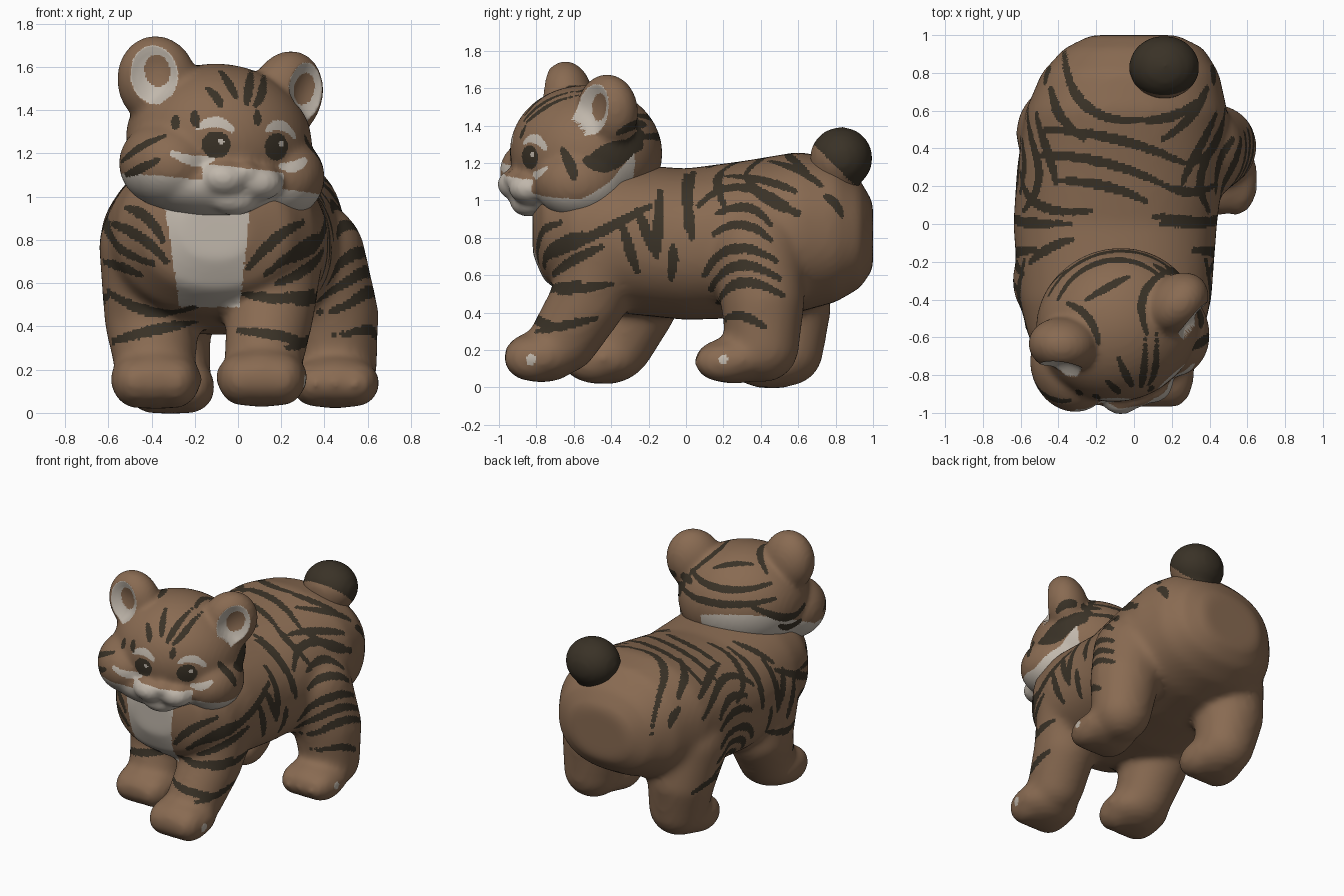
import bpy, bmesh, math
from mathutils import Matrix, Vector, kdtree
from mathutils.bvhtree import BVHTree

if "Cube" in bpy.data.objects:
    bpy.data.objects.remove(bpy.data.objects["Cube"])

FUR, LIGHT, DARK = 0, 1, 2
MATS = []
for name, col in (("brown fur", (.25, .146, .084)), ("pale fur", (.53, .475, .41)),
                  ("dark stripe", (.042, .032, .020))):
    m = bpy.data.materials.new(name)
    m.diffuse_color = (*col, 1)
    m.use_nodes = True
    m.node_tree.nodes["Principled BSDF"].inputs["Base Color"].default_value = m.diffuse_color
    MATS.append(m)


def ellipsoid(bm, c, r, rot=Matrix()):
    mat = Matrix.Translation(c) @ rot @ Matrix.Diagonal(r).to_4x4()
    bmesh.ops.create_icosphere(bm, subdivisions=4, radius=1, matrix=mat)


def limb(bm, joints):
    """Chain of balls along (x, y, z, radius) joints."""
    for a, b in zip(joints, joints[1:]):
        for i in range(7):
            x, y, z, r = (p + (q - p) * i / 6 for p, q in zip(a, b))
            ellipsoid(bm, (x, y, z), (r, r, r))


def paw(bm, c, r):
    c = Vector(c)
    ellipsoid(bm, c, r)
    for t in (-1, 0, 1):
        ellipsoid(bm, c + Vector((t * .09, -.05, -.01)), (.115, r[1] - .05, r[2] - .015))


def loft(bm, stations, n=40):
    """Closed skin over (y, xc, zc, rx, rz) rings."""
    rings = []
    for y, xc, zc, rx, rz in stations:
        ring = []
        for i in range(n):
            a = math.tau * i / n
            c, s = math.cos(a), math.sin(a)
            ring.append(bm.verts.new((xc + rx * math.copysign(abs(c) ** .88, c), y,
                                      zc + rz * math.copysign(abs(s) ** .88, s))))
        rings.append(ring)
    for a, b in zip(rings, rings[1:]):
        for i in range(n):
            bm.faces.new((a[i], a[(i + 1) % n], b[(i + 1) % n], b[i]))
    bm.faces.new(rings[0])
    bm.faces.new(rings[-1])


def fuse(name, bm, voxel, smooth):
    """Melt overlapping solids into one smooth skin."""
    bmesh.ops.recalc_face_normals(bm, faces=bm.faces)
    me = bpy.data.meshes.new(name)
    bm.to_mesh(me)
    bm.free()
    ob = bpy.data.objects.new(name, me)
    bpy.context.collection.objects.link(ob)
    rm = ob.modifiers.new("fuse", 'REMESH')
    rm.mode, rm.voxel_size = 'VOXEL', voxel
    sm = ob.modifiers.new("soften", 'SMOOTH')
    sm.factor, sm.iterations = .5, smooth
    ob.modifiers.new("refine", 'SUBSURF').levels = 1
    baked = bpy.data.meshes.new_from_object(ob.evaluated_get(bpy.context.evaluated_depsgraph_get()))
    ob.modifiers.clear()
    ob.data = baked
    baked.materials.clear()
    for m in MATS:
        baked.materials.append(m)
    baked.polygons.foreach_set("use_smooth", [True] * len(baked.polygons))
    baked.polygons.foreach_set("material_index", [FUR] * len(baked.polygons))
    return ob


VIEWS = {  # where a stroke is projected from
    "right": lambda a, b: ((5, a, b), (-1, 0, 0)), "left": lambda a, b: ((-5, a, b), (1, 0, 0)),
    "front": lambda a, b: ((a, -5, b), (0, 1, 0)), "back": lambda a, b: ((a, 5, b), (0, -1, 0)),
    "top": lambda a, b: ((a, b, 5), (0, 0, -1))}


class Painter:
    """Colours the faces under curved three-point brush strokes."""
    def __init__(self, ob):
        self.polys = ob.data.polygons
        self.tree = BVHTree.FromPolygons([v.co for v in ob.data.vertices],
                                         [p.vertices[:] for p in self.polys])
        self.kd = kdtree.KDTree(len(self.polys))
        for p in self.polys:
            self.kd.insert(p.center, p.index)
        self.kd.balance()

    def stroke(self, view, strokes, radius, colour, taper=.45):
        for a, b, c, d, e, f in strokes:
            n = 8 + int(100 * (math.hypot(c - a, d - b) + math.hypot(e - c, f - d)))
            for i in range(n + 1):
                t = i / n
                w = (2 * (t - .5) * (t - 1), 4 * t * (1 - t), 2 * t * (t - .5))
                o, dr = VIEWS[view](a * w[0] + c * w[1] + e * w[2], b * w[0] + d * w[1] + f * w[2])
                hit = self.tree.ray_cast(Vector(o), Vector(dr))[0]
                if hit:
                    r = radius * (1 - taper + taper * math.sin(math.pi * t))
                    for _, k, _ in self.kd.find_range(hit, r):
                        self.polys[k].material_index = colour


# Body: torso with four walking legs
bm = bmesh.new()
loft(bm, [(-.82, -.1, .85, .16, .14), (-.76, -.1, .84, .34, .27), (-.6, -.1, .82, .46, .36),
          (-.4, -.1, .8, .51, .4), (0, -.1, .765, .54, .405), (.3, -.07, .79, .55, .42),
          (.6, -.04, .83, .535, .43), (.8, -.02, .84, .47, .385), (.93, 0, .82, .37, .29),
          (1.0, 0, .81, .23, .18)])
limb(bm, [(.16, -.42, .76, .24), (.15, -.52, .47, .205), (.12, -.65, .26, .185)])
paw(bm, (.11, -.77, .165), (.215, .205, .14))
limb(bm, [(-.38, -.3, .77, .265), (-.4, -.27, .44, .22), (-.385, -.36, .24, .19)])
paw(bm, (-.38, -.44, .155), (.215, .22, .14))
limb(bm, [(.33, .38, .72, .26), (.425, .41, .46, .225), (.45, .41, .22, .195)])
paw(bm, (.45, .26, .145), (.205, .215, .125))
limb(bm, [(-.36, .48, .67, .265), (-.35, .55, .42, .225), (-.32, .54, .2, .195)])
paw(bm, (-.31, .46, .13), (.2, .22, .138))
body = fuse("body_and_legs", bm, .024, 12)

# Pale bib on the chest
for p in body.data.polygons:
    x, y, z = p.center
    t = (z - .5) / .4
    if y < -.5 and z > .49 and p.normal.y < -.15 and -.27 - .06 * t < x < .01 + .04 * t:
        p.material_index = LIGHT

# Body stripes
brush = Painter(body)
flank = [(-.34, .87, -.3, .73, -.26, .62), (-.26, .95, -.22, .85, -.16, .7),
         (-.14, 1.05, -.15, .85, -.16, .7), (0, 1.14, .01, .98, .03, .8),
         (-.07, .75, -.07, .68, -.08, .58), (.07, .97, .3, 1.07, .6, .92),
         (.17, .93, .33, .96, .45, .87), (.15, .82, .3, .87, .45, .79),
         (.1, .6, .25, .74, .48, .68), (.13, .52, .28, .65, .5, .58),
         (.17, .45, .3, .56, .52, .49), (.22, 1.13, .4, 1.11, .58, 1.05),
         (.45, 1.21, .6, 1.16, .72, 1.08), (.75, 1.02, .8, .98, .83, .92)]
shoulder = [(-.75, .69, -.46, .83, -.19, .97), (-.71, .6, -.6, .68, -.45, .75)]
brush.stroke("right", flank + shoulder, .029, DARK)
brush.stroke("left", flank + shoulder[:1], .029, DARK)
brush.stroke("right", [(-.68, .51, -.55, .53, -.4, .55), (-.8, .3, -.65, .33, -.48, .37),
                       (.2, .36, .3, .38, .42, .32)], .026, DARK)
brush.stroke("left", [(.4, .42, .52, .46, .68, .4), (-.4, .55, -.25, .52, -.1, .56)], .026, DARK)
brush.stroke("front", [(-.6, .56, -.4, .47, -.2, .49), (-.58, .33, -.4, .38, -.2, .42),
                       (.03, .55, .2, .53, .35, .56), (0, .38, .17, .36, .3, .33),
                       (-.6, .88, -.45, .81, -.33, .7), (-.52, .95, -.42, .9, -.35, .8),
                       (-.62, .7, -.53, .67, -.45, .64), (.05, .67, .17, .8, .3, .88),
                       (.13, .64, .27, .75, .37, .82)], .027, DARK)
brush.stroke("top", [(-.37, .92, -.26, .63, .03, .55), (.03, .55, .2, .57, .33, .65),
                     (-.47, .5, -.1, .45, .27, .32), (.27, .32, .42, .4, .48, .6),
                     (-.52, .36, -.18, .33, .17, .2), (.17, .2, .3, .17, .42, .2),
                     (-.4, .23, -.15, .2, .06, .12), (-.6, .27, -.5, .1, -.23, .07),
                     (.11, .04, .28, .02, .43, 0), (-.55, -.2, -.45, -.13, -.33, -.08)], .027, DARK)
brush.stroke("right", [(-.83, .13, -.83, .15, -.83, .17), (.2, .14, .2, .15, .2, .16)], .025, LIGHT)

# Head, turned and tilted to one side
HEAD = (Matrix.Translation((-.09, -.535, 1.24)) @ Matrix.Rotation(math.radians(20), 4, 'Z')
        @ Matrix.Rotation(math.radians(6), 4, 'Y'))
bm = bmesh.new()
ellipsoid(bm, (0, 0, .015), (.435, .405, .36))
ellipsoid(bm, (-.07, -.1, -.2), (.37, .29, .165))       # jaw
ellipsoid(bm, (-.02, -.32, -.255), (.12, .085, .075))   # chin
ellipsoid(bm, (0, -.31, -.04), (.11, .09, .15))         # nose bridge
ellipsoid(bm, (0, -.405, -.125), (.07, .05, .045))      # nose
ears = []
for s in (-1, 1):
    ellipsoid(bm, (s * .275 - .015, -.12, -.12), (.215, .25, .2))   # cheek
    ellipsoid(bm, (s * .085, -.355, -.165), (.115, .105, .085))     # muzzle
    rot = (Matrix.Rotation(math.radians(s * 25), 4, 'Z') @ Matrix.Rotation(math.radians(s * 14), 4, 'Y')
           @ Matrix.Rotation(math.radians(6), 4, 'X'))
    c = (s * .32 - .012, 0, .262)
    ellipsoid(bm, c, (.185, .145, .21), rot)                        # ear
    ears.append(HEAD @ Matrix.Translation(c) @ rot)
bm.transform(HEAD)
head = fuse("head", bm, .017, 10)


def cup(q):
    """0 at the middle of the ear opening, 1 at its rim."""
    return math.hypot(q.x / .11, (q.z - .035) / .135) if -.17 < q.y < -.01 else 9


# Hollow the ears
for ear in ears:
    inv = ear.inverted()
    for p in head.data.polygons:
        q = inv @ p.center
        if cup(q) < 1 and math.hypot((q.x - .015) / .06, (q.z - .05) / .075) > 1:
            p.material_index = LIGHT
    for v in head.data.vertices:
        q = inv @ v.co
        d = cup(q)
        if d < 1:
            v.co = ear @ (q + Vector((0, .07 * (1 - d * d), 0)))

# Pale muzzle, jaw and collar
inv = HEAD.inverted()
for p in head.data.polygons:
    x, y, z = inv @ p.center
    top = -.185 + .58 * max(0, y) + (.6 * max(0, y + .18) if x > .2 else 0)
    if (z < top and not (x > .2 and y > .13)) or (y < -.34 and z < -.11 and abs(x) < .2):
        p.material_index = LIGHT

# Face markings, eyes and head stripes
brush = Painter(head)
brush.stroke("front", [(-.3, 1.2, -.2, 1.165, -.12, 1.175), (-.18, 1.32, -.1, 1.345, -.03, 1.31),
                       (.2, 1.14, .26, 1.14, .31, 1.17), (.14, 1.31, .2, 1.33, .26, 1.28)], .026, LIGHT)
brush.stroke("front", [(-.105, 1.24, -.1, 1.24, -.095, 1.24), (.175, 1.23, .18, 1.23, .185, 1.23)],
             .062, DARK, 0)
brush.stroke("front", [(-.08, 1.255, -.078, 1.255, -.076, 1.255),
                       (.198, 1.245, .2, 1.245, .202, 1.245)], .012, LIGHT, 0)
brush.stroke("front", [(-.08, 1.58, -.04, 1.52, -.01, 1.46), (.06, 1.58, .05, 1.5, .04, 1.43),
                       (.12, 1.56, .11, 1.48, .08, 1.42), (-.14, 1.5, -.1, 1.46, -.08, 1.42),
                       (-.29, 1.37, -.29, 1.34, -.29, 1.32), (-.2, 1.39, -.2, 1.36, -.19, 1.33),
                       (.09, 1.39, .09, 1.36, .09, 1.34), (-.54, 1.16, -.45, 1.23, -.34, 1.28),
                       (-.52, 1.1, -.45, 1.13, -.37, 1.17)], .022, DARK)
brush.stroke("right", [(-.52, 1.21, -.4, 1.22, -.24, 1.35), (-.5, 1.2, -.4, 1.25, -.25, 1.3)], .06, DARK)
brush.stroke("right", [(-.66, 1.27, -.62, 1.19, -.6, 1.12), (-.36, 1.36, -.28, 1.4, -.22, 1.41)],
             .03, DARK)
brush.stroke("left", [(-.62, 1.26, -.45, 1.23, -.25, 1.34), (-.58, 1.16, -.5, 1.14, -.4, 1.18)],
             .03, DARK)
brush.stroke("back", [(-.45, 1.38, -.15, 1.35, .2, 1.34), (-.4, 1.47, -.15, 1.44, .15, 1.46)], .026, DARK)
brush.stroke("top", [(-.35, -.42, -.24, -.5, -.19, -.63), (.07, -.58, .05, -.38, .18, -.25),
                     (-.25, -.4, -.13, -.33, -.03, -.28)], .023, DARK)

# Tail: dark ball on a short brown stub
bm = bmesh.new()
ellipsoid(bm, (.16, .83, 1.225), (.188, .168, .168))
limb(bm, [(.15, .78, 1.05, .13), (.16, .8, 1.15, .14)])
tail = fuse("tail", bm, .024, 6)
for p in tail.data.polygons:
    if p.center.z - 1.15 + 1.0 * (p.center.y - .83) > 0:
        p.material_index = DARK
